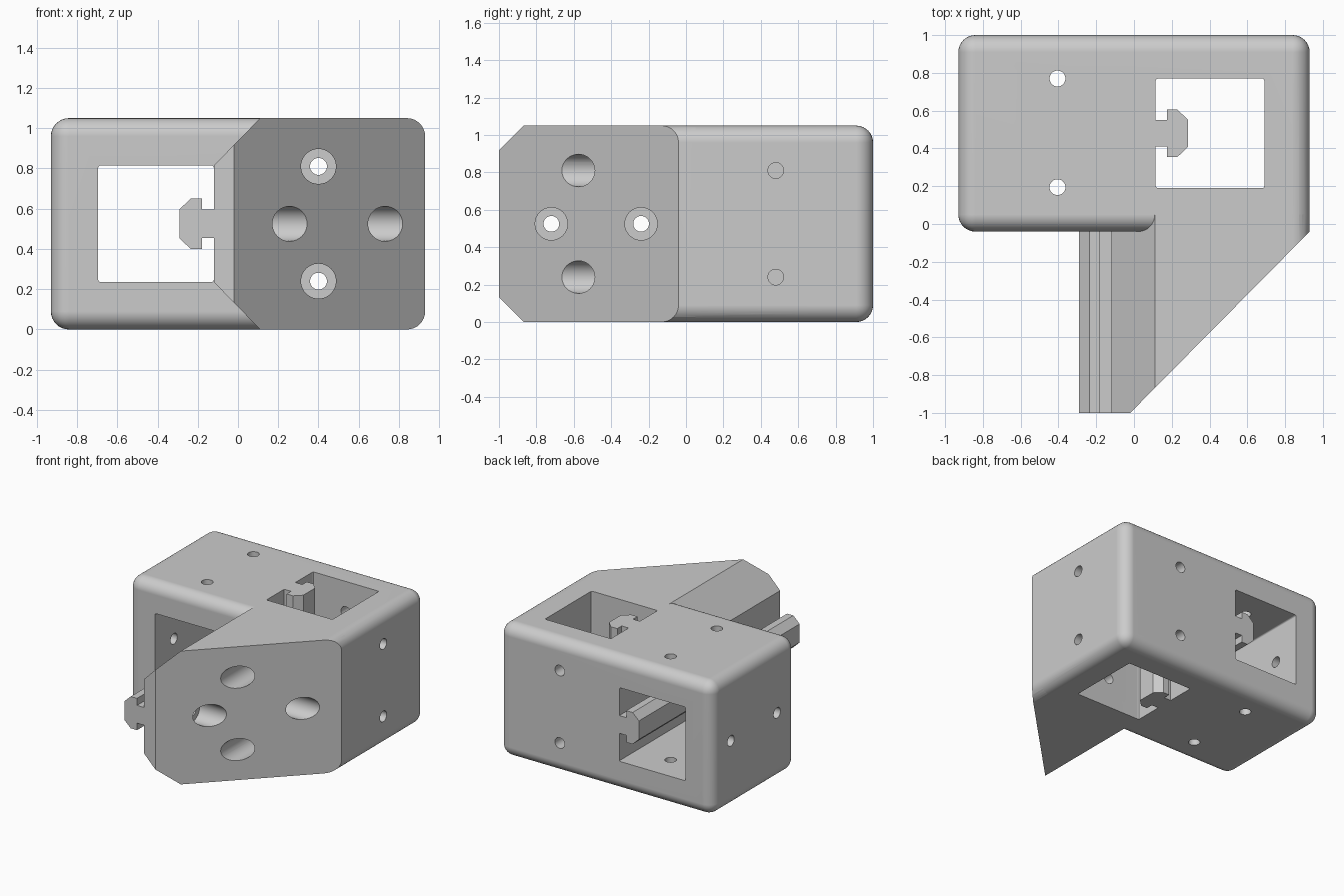
import bpy, bmesh, math
from mathutils import Matrix, Vector

old = bpy.data.objects.get("Cube")
if old:
    bpy.data.objects.remove(old, do_unlink=True)

grey = bpy.data.materials.new("light grey plastic")
grey.use_nodes = True
grey.diffuse_color = (0.6, 0.6, 0.6, 1)
grey.node_tree.nodes["Principled BSDF"].inputs["Base Color"].default_value = (0.6, 0.6, 0.6, 1)

W, FRONT, BACK, H, R, SEG = 0.93, -0.04, 1.0, 1.05, 0.09, 8
MID_Z, MID_Y = H / 2, 0.48


def make(name, bm):
    bmesh.ops.recalc_face_normals(bm, faces=bm.faces[:])
    mesh = bpy.data.meshes.new(name)
    bm.to_mesh(mesh)
    bm.free()
    mesh.materials.append(grey)
    ob = bpy.data.objects.new(name, mesh)
    bpy.context.collection.objects.link(ob)
    return ob


def prism(name, profile, axis, a, b):
    """Extrude a 2D profile along axis: y takes (x, z) points, z takes (x, y)."""
    place = (lambda p: (p[0], a, p[1])) if axis == "Y" else (lambda p: (p[0], p[1], a))
    bm = bmesh.new()
    face = bm.faces.new([bm.verts.new(place(p)) for p in profile])
    new = bmesh.ops.extrude_face_region(bm, geom=[face])["geom"]
    shift = Vector((0, b - a, 0)) if axis == "Y" else Vector((0, 0, b - a))
    bmesh.ops.translate(bm, vec=shift, verts=[v for v in new if isinstance(v, bmesh.types.BMVert)])
    return make(name, bm)


def arc(cx, cy, r, start, seg):
    return [(cx + r * math.cos(start + i * math.pi / 2 / seg),
             cy + r * math.sin(start + i * math.pi / 2 / seg)) for i in range(seg + 1)]


def rounded_rect(x0, x1, y0, y1, r, seg):
    q = math.pi / 2
    return (arc(x1 - r, y1 - r, r, 0, seg) + arc(x0 + r, y1 - r, r, q, seg)
            + arc(x0 + r, y0 + r, r, 2 * q, seg) + arc(x1 - r, y0 + r, r, 3 * q, seg))


def cylinder(axis, r, u, v, a, b):
    """Cylinder from a to b along axis; u, v are the other two coordinates."""
    c = (a + b) / 2
    loc, rot = {
        "X": ((c, u, v), Matrix.Rotation(math.pi / 2, 4, "Y")),
        "Y": ((u, c, v), Matrix.Rotation(math.pi / 2, 4, "X")),
        "Z": ((u, v, c), Matrix.Identity(4)),
    }[axis]
    bm = bmesh.new()
    bmesh.ops.create_cone(bm, cap_ends=True, segments=32, radius1=r, radius2=r,
                          depth=b - a, matrix=Matrix.Translation(loc) @ rot)
    return make("hole_cutter", bm)


def combine(target, tool, operation):
    mod = target.modifiers.new("combine", "BOOLEAN")
    mod.operation, mod.solver, mod.object = operation, "EXACT", tool
    bpy.context.view_layer.objects.active = target
    bpy.ops.object.modifier_apply(modifier=mod.name)
    bpy.data.objects.remove(tool, do_unlink=True)


# Main block with rounded edges
bm = bmesh.new()
bmesh.ops.create_cube(bm, size=1)
for v in bm.verts:
    v.co = (v.co.x * 2 * W, (FRONT + BACK) / 2 + v.co.y * (BACK - FRONT), (v.co.z + 0.5) * H)
bmesh.ops.bevel(bm, geom=bm.edges[:], offset=R, segments=SEG, profile=0.5, affect="EDGES")
body = make("corner_bracket", bm)

# Brace: chamfered on the inner side, rounded on the outer side, cut on the diagonal
q = math.pi / 2
brace_profile = ([(0.11, 0)] + arc(W - R, R, R, -q, SEG) + arc(W - R, H - R, R, 0, SEG)
                 + [(0.11, H), (-0.12, 0.815), (-0.12, 0.235)])
brace = prism("brace", brace_profile, "Y", -1.0, 0.4)
bm = bmesh.new()
bm.from_mesh(brace.data)
cut = bmesh.ops.bisect_plane(bm, geom=bm.verts[:] + bm.edges[:] + bm.faces[:],
                             plane_co=(-0.02, -1, 0), plane_no=(0.96, -0.95, 0), clear_outer=True)
bmesh.ops.holes_fill(bm, edges=[e for e in bm.edges if e.is_boundary])
bmesh.ops.recalc_face_normals(bm, faces=bm.faces[:])
bm.to_mesh(brace.data)
bm.free()
combine(body, brace, "UNION")

# Square channels
combine(body, prism("front_channel", rounded_rect(-0.695, -0.12, 0.235, 0.815, 0.012, 3),
                    "Y", -1.2, 1.2), "DIFFERENCE")
combine(body, prism("upright_channel", rounded_rect(0.115, 0.69, 0.19, 0.77, 0.012, 3),
                    "Z", -0.2, 1.3), "DIFFERENCE")


# T-shaped rails in the channels
def rail(name, wall, side, mid, axis, a, b):
    half = [(-0.04, 0.07), (0.06, 0.07), (0.06, 0.125), (0.115, 0.125), (0.17, 0.073)]
    pts = half + [(d, -w) for d, w in reversed(half)]
    combine(body, prism(name, [(wall + side * d, mid + w) for d, w in pts], axis, a, b), "UNION")


rail("long_rail", -0.12, -1, MID_Z, "Y", -1.0, BACK)
rail("upright_rail", 0.115, 1, MID_Y, "Z", 0.0, H)

# Screw holes and counterbores
small, large = 0.042, 0.087
holes = []
for z in (0.24, 0.81):
    holes += [("Y", small, 0.40, z, -1.2, 1.2), ("Y", large, 0.40, z, -1.2, FRONT),
              ("X", small, MID_Y, z, 0.6, 1.1)]
for y in (0.195, 0.77):
    holes += [("Z", small, -0.405, y, -0.2, 1.3), ("X", small, y, MID_Z, -1.1, -0.6)]
for y in (-0.72, -0.24):
    holes += [("X", small, y, MID_Z, -0.5, 0.5), ("X", large, y, MID_Z, 0.11, 1.2)]
for h in holes:
    combine(body, cylinder(*h), "DIFFERENCE")

# Smooth fillets and bores, flat faces kept flat
bpy.ops.object.select_all(action="DESELECT")
body.select_set(True)
bpy.context.view_layer.objects.active = body
bpy.ops.object.shade_smooth_by_angle(angle=math.radians(30))
normals = body.modifiers.new("flat_face_normals", "WEIGHTED_NORMAL")
normals.keep_sharp = True
